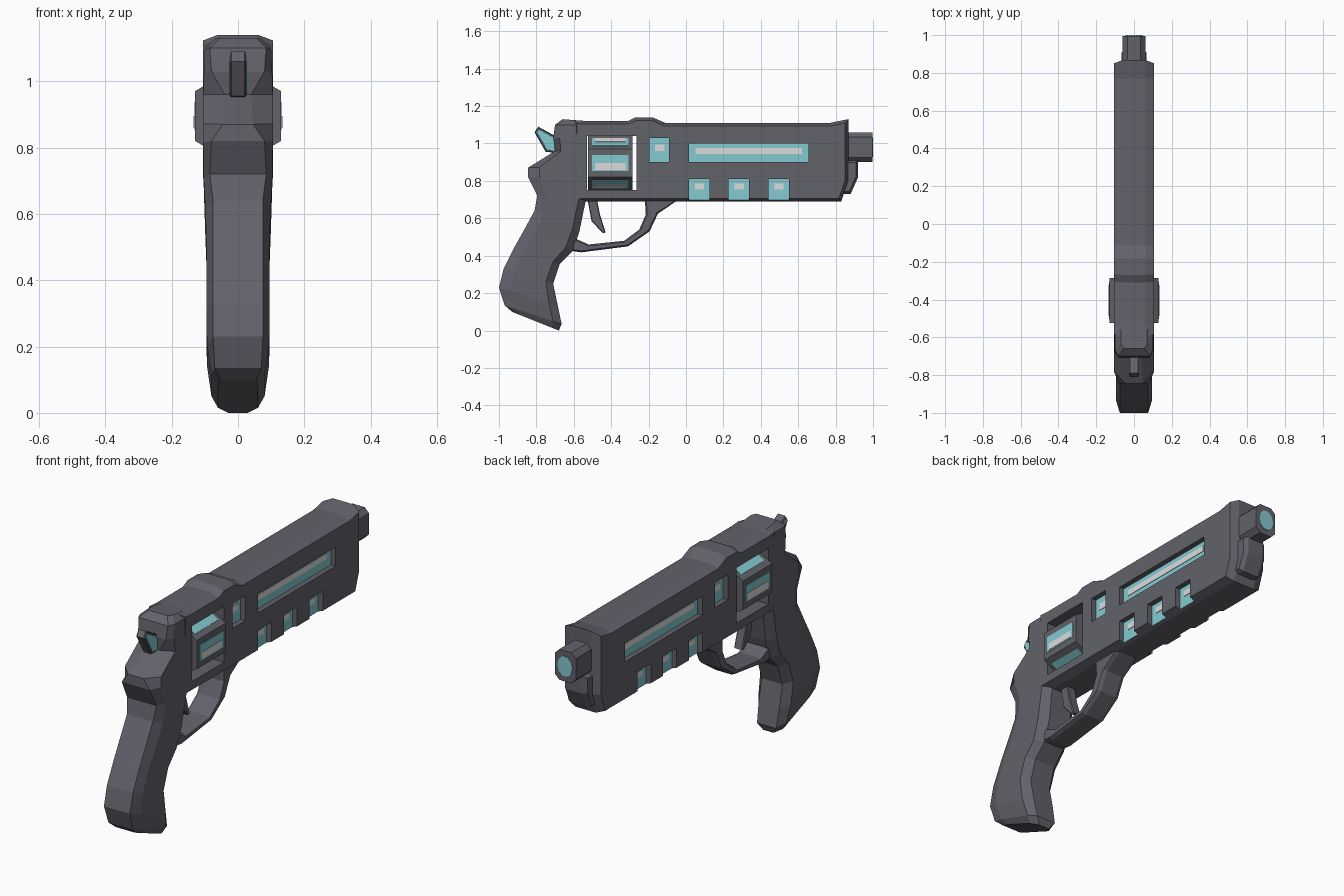
import bpy, bmesh, math
from mathutils import Vector, Matrix

if "Cube" in bpy.data.objects:
    bpy.data.objects.remove(bpy.data.objects["Cube"])


def material(name, col):
    m = bpy.data.materials.new(name)
    m.diffuse_color = (*col, 1)
    m.use_nodes = True
    m.node_tree.nodes["Principled BSDF"].inputs["Base Color"].default_value = m.diffuse_color
    return m


METAL = material("dark_metal", (0.122, 0.122, 0.147))
CYAN = material("cyan_glow", (0.23, 0.59, 0.63))
WHITE = material("pale_highlight", (0.72, 0.72, 0.72))


def finish(name, bm, *mats):
    bmesh.ops.recalc_face_normals(bm, faces=bm.faces)
    me = bpy.data.meshes.new(name)
    bm.to_mesh(me)
    bm.free()
    for m in mats:
        me.materials.append(m)
    ob = bpy.data.objects.new(name, me)
    bpy.context.collection.objects.link(ob)
    return ob


def loft(name, rings, mat):
    """Skin a list of equal-length point rings and cap the ends."""
    bm = bmesh.new()
    vs = [[bm.verts.new(p) for p in r] for r in rings]
    n = len(vs[0])
    for a, b in zip(vs, vs[1:]):
        for i in range(n):
            j = (i + 1) % n
            bm.faces.new((a[i], a[j], b[j], b[i]))
    bm.faces.new(vs[0])
    bm.faces.new(vs[-1])
    return finish(name, bm, mat)


def inset(prof, d):
    """Mitred inward offset of a closed (y, z) outline."""
    P = [Vector(p) for p in prof]
    n = len(P)
    area = sum(P[i - 1].x * P[i].y - P[i].x * P[i - 1].y for i in range(n))
    s = 1 if area > 0 else -1
    out = []
    for i in range(n):
        e1 = (P[i] - P[i - 1]).normalized()
        e2 = (P[(i + 1) % n] - P[i]).normalized()
        n1, n2 = Vector((-e1.y, e1.x)) * s, Vector((-e2.y, e2.x)) * s
        out.append(P[i] + (n1 + n2) * (d / max(0.4, 1 + n1.dot(n2))))
    return out


def slab(name, prof, w, c, d, mat=METAL):
    """Side outline extruded to half width w with chamfer c (in x) by d (in outline)."""
    small = inset(prof, d)
    rings = [[(x, p[0], p[1]) for p in q]
             for x, q in ((-w, small), (c - w, prof), (w - c, prof), (w, small))]
    return loft(name, rings, mat)


def add_box(bm, centre, size, rot=0):
    m = (Matrix.Translation(centre) @ Matrix.Rotation(rot, 4, 'Y')
         @ Matrix.Diagonal((*size, 1)))
    bmesh.ops.create_cube(bm, size=1, matrix=m)


# Frame and barrel shroud
frame = slab("frame", [(-.60, .69), (-.60, 1.125), (-.53, 1.12), (-.31, 1.12), (-.27, 1.14),
                       (-.18, 1.14), (-.11, 1.11), (.77, 1.11), (.868, 1.13), (.868, .80),
                       (.83, .69)], .105, .045, .017)

# Recessed side panels (y0, y1, z0, z1) with their highlights
panels = [(-.195, -.09, .90, 1.03), (.015, .655, .90, 1.0)]
panels += [(y, y + .11, .695, .81) for y in (.015, .228, .44)]
spots = [(-.165, -.115, .96, .995), (.05, .62, .945, .975)]
spots += [(y, y + .05, .755, .785) for y in (.047, .26, .472)]
FLOOR = .078
cut, hi = bmesh.new(), bmesh.new()
for side in (-1, 1):
    for y0, y1, z0, z1 in panels:
        add_box(cut, (side * (FLOOR + .1), (y0 + y1) / 2, (z0 + z1) / 2), (.2, y1 - y0, z1 - z0))
    for y0, y1, z0, z1 in spots:
        add_box(hi, (side * FLOOR, (y0 + y1) / 2, (z0 + z1) / 2), (.006, y1 - y0, z1 - z0))
add_box(cut, (0, -.398, .895), (.6, .265, .29))     # cylinder window
finish("panel_highlights", hi, WHITE)
cutter = finish("frame_cutter", cut, METAL)
cutter.hide_render = True
mod = frame.modifiers.new("cut", 'BOOLEAN')
mod.object, mod.operation, mod.solver = cutter, 'DIFFERENCE', 'EXACT'
dg = bpy.context.evaluated_depsgraph_get()
frame.data = bpy.data.meshes.new_from_object(frame.evaluated_get(dg))
frame.modifiers.clear()
bpy.data.objects.remove(cutter)
frame.data.materials.clear()
frame.data.materials.append(METAL)
frame.data.materials.append(CYAN)
for f in frame.data.polygons:      # recess floors are cyan
    f.material_index = int(abs(f.normal.x) > .95 and abs(abs(f.center.x) - FLOOR) < .003)

# Grip and rear frame: back (y, z), front (y, z), half widths at side, back, front
sections = [
    (-.93, .10, -.68, .0, .06, .055, .03), (-.97, .135, -.665, .035, .08, .07, .055),
    (-1.0, .23, -.685, .13, .094, .075, .06), (-.975, .33, -.71, .25, .095, .075, .06),
    (-.92, .44, -.675, .355, .095, .075, .06), (-.87, .53, -.605, .425, .095, .075, .06),
    (-.81, .64, -.57, .53, .099, .075, .06), (-.795, .72, -.535, .70, .104, .085, .07),
    (-.845, .82, -.54, .80, .105, .08, .09), (-.845, .87, -.54, .88, .105, .045, .1),
    (-.70, .96, -.54, .96, .105, .04, .1), (-.71, 1.03, -.54, 1.03, .103, .08, .1),
    (-.70, 1.10, -.54, 1.10, .1, .085, .1), (-.66, 1.13, -.54, 1.12, .07, .055, .06)]
rings = []
for by, bz, fy, fz, w, wb, wf in sections:
    half = [(wb, 0), (w, .2), (w, .85), (wf, 1)]
    pts = [(x, by + (fy - by) * t, bz + (fz - bz) * t) for x, t in half]
    rings.append(pts + [(-x, y, z) for x, y, z in reversed(pts)])
loft("grip", rings, METAL)

# Trigger guard and trigger
slab("trigger_guard", [(-.61, .425), (-.56, .418), (-.31, .45), (-.195, .53), (-.15, .625),
                       (-.04, .70), (-.22, .70), (-.215, .62), (-.25, .54), (-.33, .48),
                       (-.52, .46), (-.61, .50)], .065, .02, .008)
slab("trigger", [(-.53, .72), (-.48, .72), (-.46, .62), (-.43, .525), (-.445, .52),
                 (-.505, .585)], .025, .005, .004)

# Hammer with glowing sides
hammer = [(-.81, 1.06), (-.79, 1.09), (-.69, 1.035), (-.69, .95), (-.75, .955)]
slab("hammer", hammer, .024, .004, .004)
slab("hammer_glow", inset(hammer, .01), .027, .001, .001, CYAN)

# Muzzle tip, its glowing bore and the lug below
octagon = [(.06, .055), (.035, .08), (-.035, .08), (-.06, .055),
           (-.06, -.055), (-.035, -.08), (.035, -.08), (.06, -.055)]
loft("muzzle", [[(x, y, .98 + z) for x, z in octagon] for y in (.8, .996)], METAL)
disc = [(.044 * math.cos(i * math.pi / 5), .054 * math.sin(i * math.pi / 5)) for i in range(10)]
loft("muzzle_bore", [[(x, y, .98 + z) for x, z in disc] for y in (.992, 1.0)], CYAN)
slab("muzzle_lug", [(.80, .73), (.88, .73), (.92, .82), (.92, .91), (.80, .91)], .065, .02, .012)

# Hexagonal cylinder with a glowing plate and highlight on each face
CZ, R = .895, .15
hexa = [(R * math.sin(i * math.pi / 3), CZ + R * math.cos(i * math.pi / 3)) for i in range(6)]
loft("cylinder", [[(x, y, z) for x, z in hexa] for y in (-.525, -.285)], METAL)
glow, shine = bmesh.new(), bmesh.new()
for i, s in enumerate((-1, 1, -1, 1, 1, -1)):
    a = i * math.pi / 3
    n, t = Vector((math.cos(a), 0, math.sin(a))), Vector((-math.sin(a), 0, math.cos(a)))
    base = Vector((0, -.405, CZ)) + n * R * math.cos(math.pi / 6)
    add_box(glow, base, (.004, .195, .085), -a)
    add_box(shine, base + t * s * .018 + n * .001, (.006, .165, .036), -a)
finish("cylinder_glow", glow, CYAN)
finish("cylinder_highlights", shine, WHITE)
